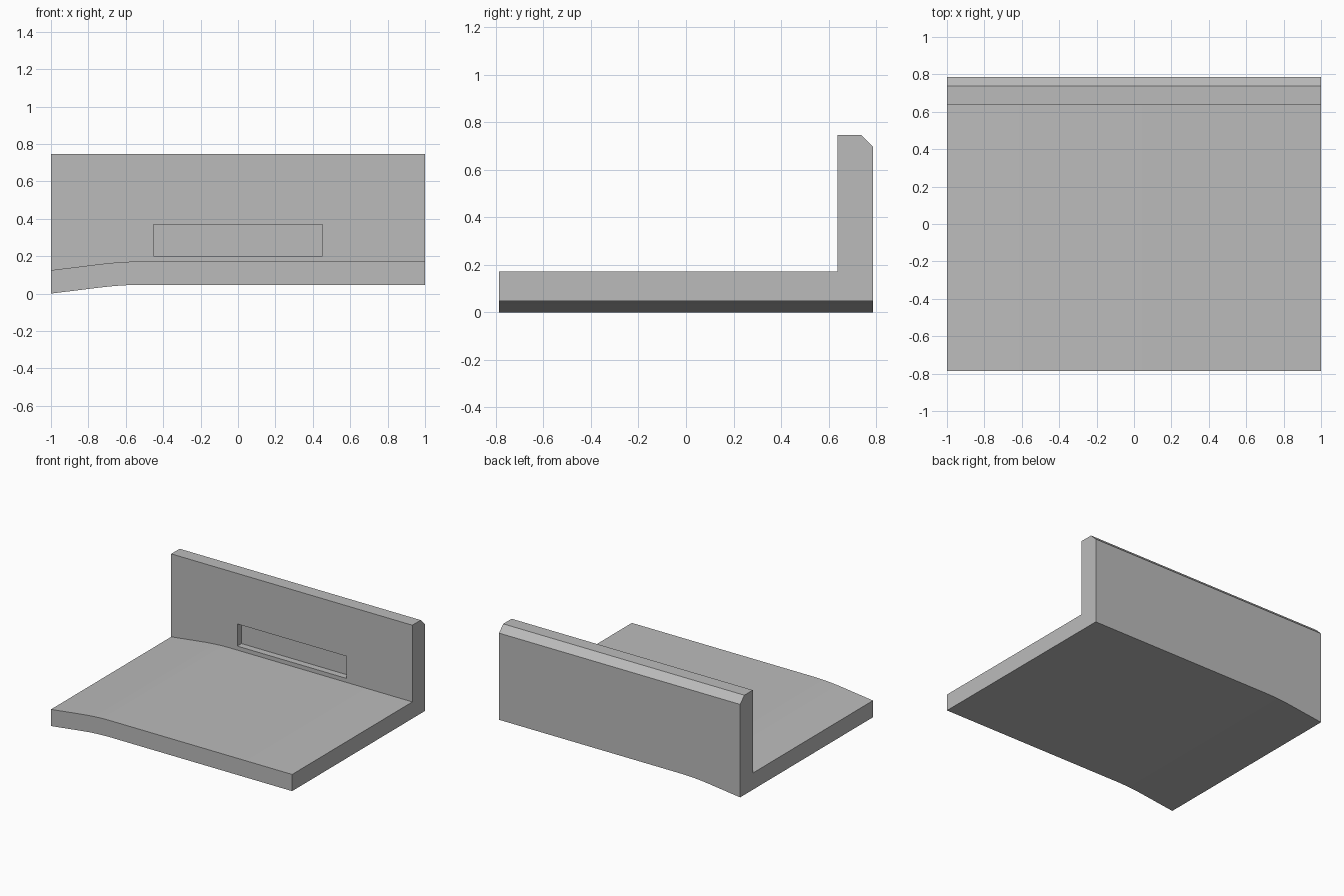
import bpy
import bmesh
import math

if "Cube" in bpy.data.objects:
    bpy.data.objects.remove(bpy.data.objects["Cube"], do_unlink=True)

# Colour
GREY = (0.5, 0.5, 0.5, 1.0)
mat = bpy.data.materials.new("plain grey")
mat.use_nodes = True
mat.diffuse_color = GREY
mat.node_tree.nodes["Principled BSDF"].inputs["Base Color"].default_value = GREY

# Main dimensions
DROP, FLOOR, TOP = 0.047, 0.172, 0.747
BACK, WALL_FRONT, CHAMFER = 0.787, 0.637, 0.05
BEND_START, BEND_END = -0.5, -0.74


def sag(x):
    """Downward offset: flat, then a smooth bend, then a straight slope."""
    bend = BEND_START - BEND_END
    slope = DROP / (bend / 2 + BEND_END + 1)
    d = max(0, BEND_START - x)
    if d < bend:
        return slope * d * d / (2 * bend)
    return slope * (d - bend / 2)


def section(x):
    """L-shaped section whose floor follows the bend while the wall top stays level."""
    s = sag(x)
    return [(x, -BACK, DROP - s), (x, BACK, DROP - s),
            (x, BACK, TOP - CHAMFER), (x, BACK - CHAMFER, TOP),
            (x, WALL_FRONT, TOP), (x, WALL_FRONT, FLOOR - s),
            (x, -BACK, FLOOR - s)]


# Floor and back wall as one swept body
steps = 10
stations = [-1] + [BEND_END + (BEND_START - BEND_END) * i / steps
                   for i in range(steps + 1)] + [1]
bm = bmesh.new()
rings = [[bm.verts.new(p) for p in section(x)] for x in stations]
for a, b in zip(rings, rings[1:]):
    for i in range(len(a)):
        j = (i + 1) % len(a)
        bm.faces.new((a[i], a[j], b[j], b[i]))
bm.faces.new(rings[0])
bm.faces.new(rings[-1])
bmesh.ops.recalc_face_normals(bm, faces=bm.faces)
mesh = bpy.data.meshes.new("floor_and_wall")
bm.to_mesh(mesh)
bm.free()
body = bpy.data.objects.new("floor_and_wall", mesh)
bpy.context.collection.objects.link(body)
mesh.materials.append(mat)

# Shallow slot in the front of the wall
bpy.ops.mesh.primitive_cube_add(size=1, location=(0, WALL_FRONT, 0.285))
cutter = bpy.context.object
cutter.name = "slot_cutter"
cutter.scale = (0.904, 0.1, 0.166)
cutter.data.materials.append(mat)
cutter.hide_render = True
cutter.display_type = 'WIRE'
cut = body.modifiers.new("slot", 'BOOLEAN')
cut.operation = 'DIFFERENCE'
cut.solver = 'EXACT'
cut.object = cutter

bpy.ops.object.select_all(action='DESELECT')
body.select_set(True)
bpy.context.view_layer.objects.active = body
bpy.ops.object.modifier_apply(modifier=cut.name)
bpy.data.objects.remove(cutter, do_unlink=True)
bpy.ops.object.shade_smooth_by_angle(angle=math.radians(30))
